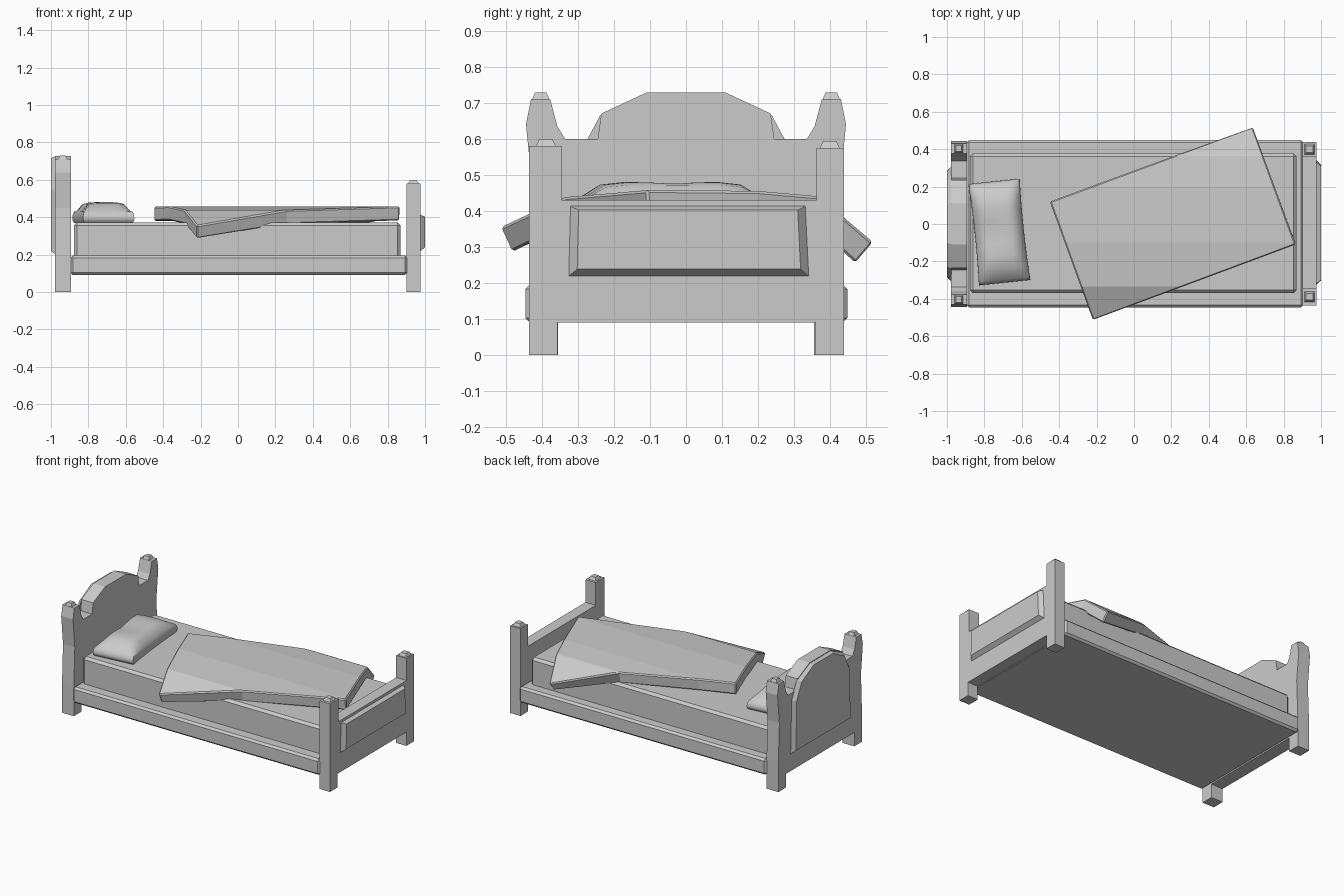
import bpy, bmesh, math
from mathutils import Matrix

if "Cube" in bpy.data.objects:
    bpy.data.objects.remove(bpy.data.objects["Cube"])


def finish(name, bm):
    bmesh.ops.recalc_face_normals(bm, faces=bm.faces[:])
    me = bpy.data.meshes.new(name)
    bm.to_mesh(me)
    bm.free()
    ob = bpy.data.objects.new(name, me)
    bpy.context.collection.objects.link(ob)
    return ob


def loft(name, ring_a, ring_b):
    """Closed solid between two rings with the same number of points."""
    bm = bmesh.new()
    a = [bm.verts.new(p) for p in ring_a]
    b = [bm.verts.new(p) for p in ring_b]
    n = len(a)
    bm.faces.new(a)
    bm.faces.new(b)
    for i in range(n):
        bm.faces.new((a[i], a[(i + 1) % n], b[(i + 1) % n], b[i]))
    return finish(name, bm)


def board(name, prof, x0, x1, prof2=None):
    """Extrude a (y, z) outline along x, optionally into a second outline."""
    return loft(name, [(x0, y, z) for y, z in prof],
                [(x1, y, z) for y, z in prof2 or prof])


def mirrored(half):
    return half + [(-y, z) for y, z in reversed(half)]


def bevel(ob, width, segments=1):
    m = ob.modifiers.new("bevel", "BEVEL")
    m.width, m.segments = width, segments


def box(name, x0, x1, y0, y1, z0, z1, width):
    bm = bmesh.new()
    bmesh.ops.create_cube(bm, size=1, matrix=Matrix.LocRotScale(
        ((x0 + x1) / 2, (y0 + y1) / 2, (z0 + z1) / 2), None,
        (x1 - x0, y1 - y0, z1 - z0)))
    ob = finish(name, bm)
    bevel(ob, width)
    return ob


def cap(name, x, y, z, r):
    """Small truncated pyramid on top of a post."""
    def sq(s, h):
        return [(x + i * s, y + j * s, h) for i, j in ((-1, -1), (1, -1), (1, 1), (-1, 1))]
    loft(name, sq(r, z - 0.005), sq(r * 0.6, z + 0.019))


# Headboard with shaped posts and arched crown
board("headboard", mirrored([
    (0.355, 0.09), (0.355, 0), (0.435, 0), (0.435, 0.2), (0.425, 0.45), (0.444, 0.64),
    (0.43, 0.71), (0.377, 0.71), (0.357, 0.635), (0.336, 0.6), (0.245, 0.6),
    (0.235, 0.67), (0.11, 0.728)]), -0.978, -0.892)
# Raised panel on the outside of the headboard
board("headboard_panel",
      mirrored([(0.31, 0.2), (0.30, 0.55), (0.238, 0.665), (0.11, 0.725)]), -0.975, -1.0,
      mirrored([(0.285, 0.22), (0.275, 0.545), (0.225, 0.65), (0.10, 0.715)]))

# Footboard with square posts
right, left = 0.575, 0.58
board("footboard", [
    (0.36, 0.09), (0.36, 0), (0.438, 0), (0.438, right), (0.362, right), (0.362, 0.43),
    (-0.345, 0.43), (-0.345, left), (-0.435, left), (-0.435, 0), (-0.357, 0),
    (-0.357, 0.09)], 0.90, 0.975)
# Raised panel on the outside of the footboard
board("footboard_panel",
      [(-0.33, 0.215), (0.345, 0.215), (0.335, 0.415), (-0.325, 0.415)], 0.97, 1.0,
      [(-0.302, 0.238), (0.318, 0.238), (0.31, 0.402), (-0.298, 0.402)])

# Post caps
for s, side, top in ((-1, "front", left), (1, "back", right)):
    cap("head_cap_" + side, -0.937, s * 0.403, 0.71, 0.026)
    cap("foot_cap_" + side, 0.938, s * (0.399 if s > 0 else 0.389), top, 0.03)

# Bed frame and mattress
box("bed_frame", -0.895, 0.905, -0.446, 0.448, 0.09, 0.196, 0.013)
box("mattress", -0.877, 0.87, -0.37, 0.378, 0.15, 0.372, 0.016)

# Pillow: plump rounded block with a dip in the middle
bm = bmesh.new()
bmesh.ops.create_cube(bm, size=2)
bmesh.ops.subdivide_edges(bm, edges=bm.edges[:], cuts=7, use_grid_fill=True)
for v in bm.verts:
    u, w, h = v.co
    f = 0.4 + 0.6 * ((1 - u ** 4) * (1 - w ** 4)) ** 0.5
    dip = 0.022 * math.exp(-(w / 0.25) ** 2) * (0.5 - 0.5 * u) * (1 - u ** 4)
    z = 0.395 + (h * (0.087 * f - dip) if h > 0 else h * 0.027)
    k = 1 - 0.06 * h * h
    v.co = (0.138 * k * u * (1 - 0.05 * (1 - w * w)), 0.272 * k * w, z)
bm.transform(Matrix.Translation((-0.72, -0.043, 0)) @ Matrix.Rotation(math.radians(6), 4, 'Z'))
pillow = finish("pillow", bm)
bpy.context.view_layer.objects.active = pillow
pillow.select_set(True)
bpy.ops.object.shade_smooth_by_angle(angle=math.radians(50))

# Blanket: skewed sheet folded over both mattress edges, then thickened
drape = [(-0.53, 0.347), (-0.335, 0.438), (-0.1, 0.458), (0.2, 0.455), (0.37, 0.44), (0.53, 0.303)]
bm = bmesh.new()
bm.faces.new([bm.verts.new((x, y, 0)) for x, y in
              ((-0.45, 0.12), (-0.22, -0.515), (0.865, -0.11), (0.635, 0.52))])
for y, _ in drape[1:-1]:
    bmesh.ops.bisect_plane(bm, geom=bm.verts[:] + bm.edges[:] + bm.faces[:],
                           plane_co=(0, y, 0), plane_no=(0, 1, 0))
for v in bm.verts:
    for (y0, z0), (y1, z1) in zip(drape, drape[1:]):
        if y0 - 1e-5 <= v.co.y <= y1 + 1e-5:
            v.co.z = z0 + (z1 - z0) * (v.co.y - y0) / (y1 - y0)
            break
bmesh.ops.recalc_face_normals(bm, faces=bm.faces[:])
if sum(f.normal.z for f in bm.faces) < 0:
    bmesh.ops.reverse_faces(bm, faces=bm.faces[:])
me = bpy.data.meshes.new("blanket")
bm.to_mesh(me)
bm.free()
blanket = bpy.data.objects.new("blanket", me)
bpy.context.collection.objects.link(blanket)
sol = blanket.modifiers.new("thickness", "SOLIDIFY")
sol.thickness, sol.offset = 0.075, -1
bevel(blanket, 0.007)
